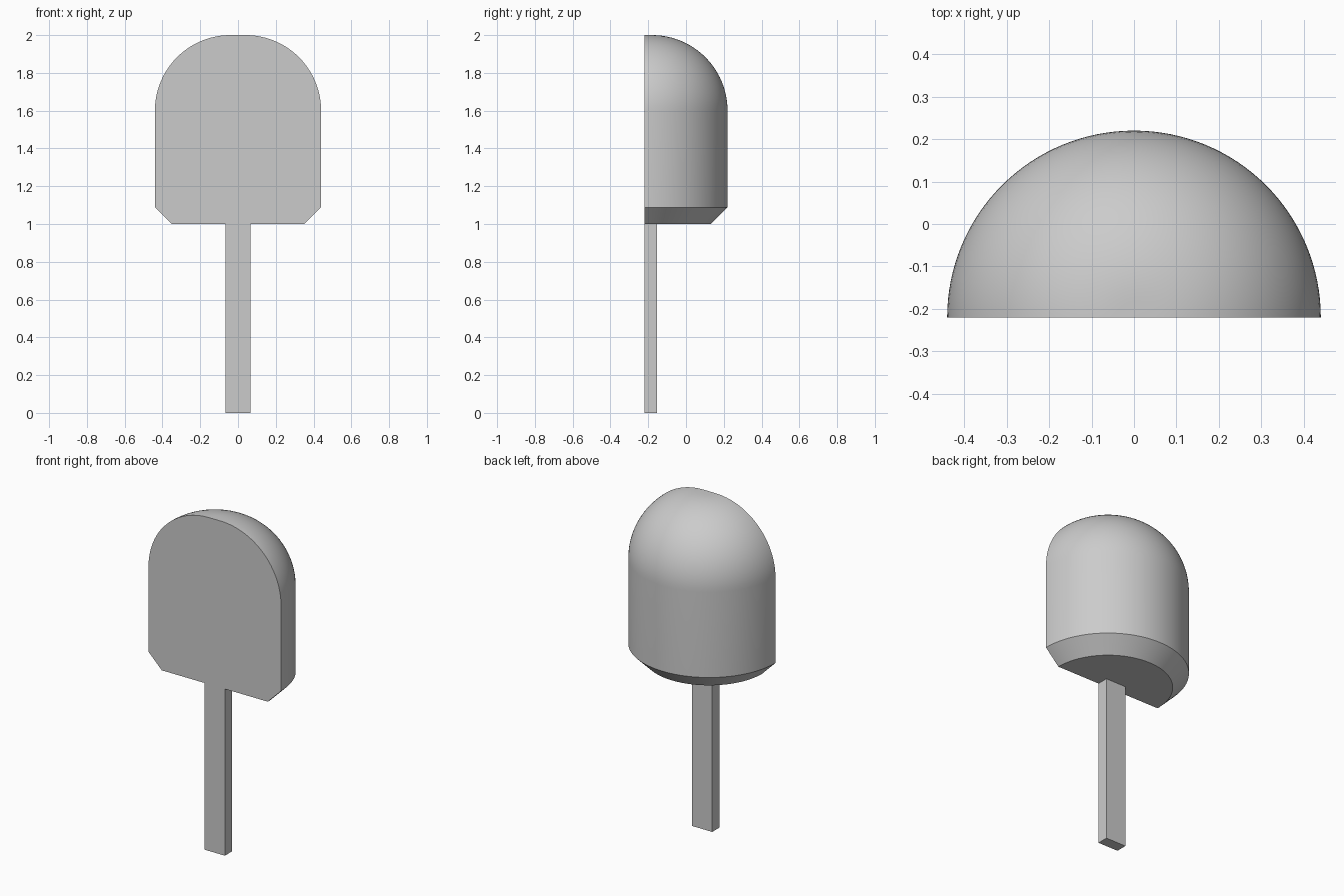
import bpy, bmesh
from math import sin, cos, pi, radians
from mathutils import Vector

cube = bpy.data.objects.get("Cube")
if cube:
    bpy.data.objects.remove(cube)

FRONT = -0.22          # plane of the flat front
RADIUS = 0.44          # half-round head radius
BASE, TOP = 1.0, 2.0   # head bottom and top
CHAMFER, FILLET = 0.088, 0.4

grey = bpy.data.materials.new("plain grey")
grey.use_nodes = True
colour = (0.6, 0.6, 0.6, 1)
grey.diffuse_color = colour
grey.node_tree.nodes["Principled BSDF"].inputs["Base Color"].default_value = colour


def finish(name, bm):
    bmesh.ops.recalc_face_normals(bm, faces=bm.faces)
    mesh = bpy.data.meshes.new(name)
    bm.to_mesh(mesh)
    bm.free()
    mesh.materials.append(grey)
    obj = bpy.data.objects.new(name, mesh)
    bpy.context.collection.objects.link(obj)
    return obj


# Head: chamfered, domed profile turned half a revolution, closed by a flat front
steps = 24
profile = [(0, BASE), (RADIUS - CHAMFER, BASE), (RADIUS, BASE + CHAMFER)]
for i in range(steps + 1):
    a = pi / 2 * i / steps
    profile.append((RADIUS - FILLET + FILLET * cos(a), TOP - FILLET + FILLET * sin(a)))
profile.append((0, TOP))

bm = bmesh.new()
verts = [bm.verts.new((r, FRONT, z)) for r, z in profile]
edges = [bm.edges.new(pair) for pair in zip(verts, verts[1:])]
bmesh.ops.spin(bm, geom=verts + edges, cent=Vector((0, FRONT, 0)),
               axis=Vector((0, 0, 1)), angle=pi, steps=64)
bmesh.ops.remove_doubles(bm, verts=bm.verts, dist=1e-5)
bmesh.ops.edgeloop_fill(bm, edges=[e for e in bm.edges if e.is_boundary])
head = finish("head", bm)

bpy.ops.object.select_all(action="DESELECT")
head.select_set(True)
bpy.context.view_layer.objects.active = head
bpy.ops.object.shade_smooth_by_angle(angle=radians(30))

# Stem: square-edged bar flush with the flat front
width, depth = 0.134, 0.067
bm = bmesh.new()
bmesh.ops.create_cube(bm, size=1)
bmesh.ops.scale(bm, vec=(width, depth, BASE), verts=bm.verts)
bmesh.ops.translate(bm, vec=(0, FRONT + depth / 2, BASE / 2), verts=bm.verts)
finish("stem", bm)
